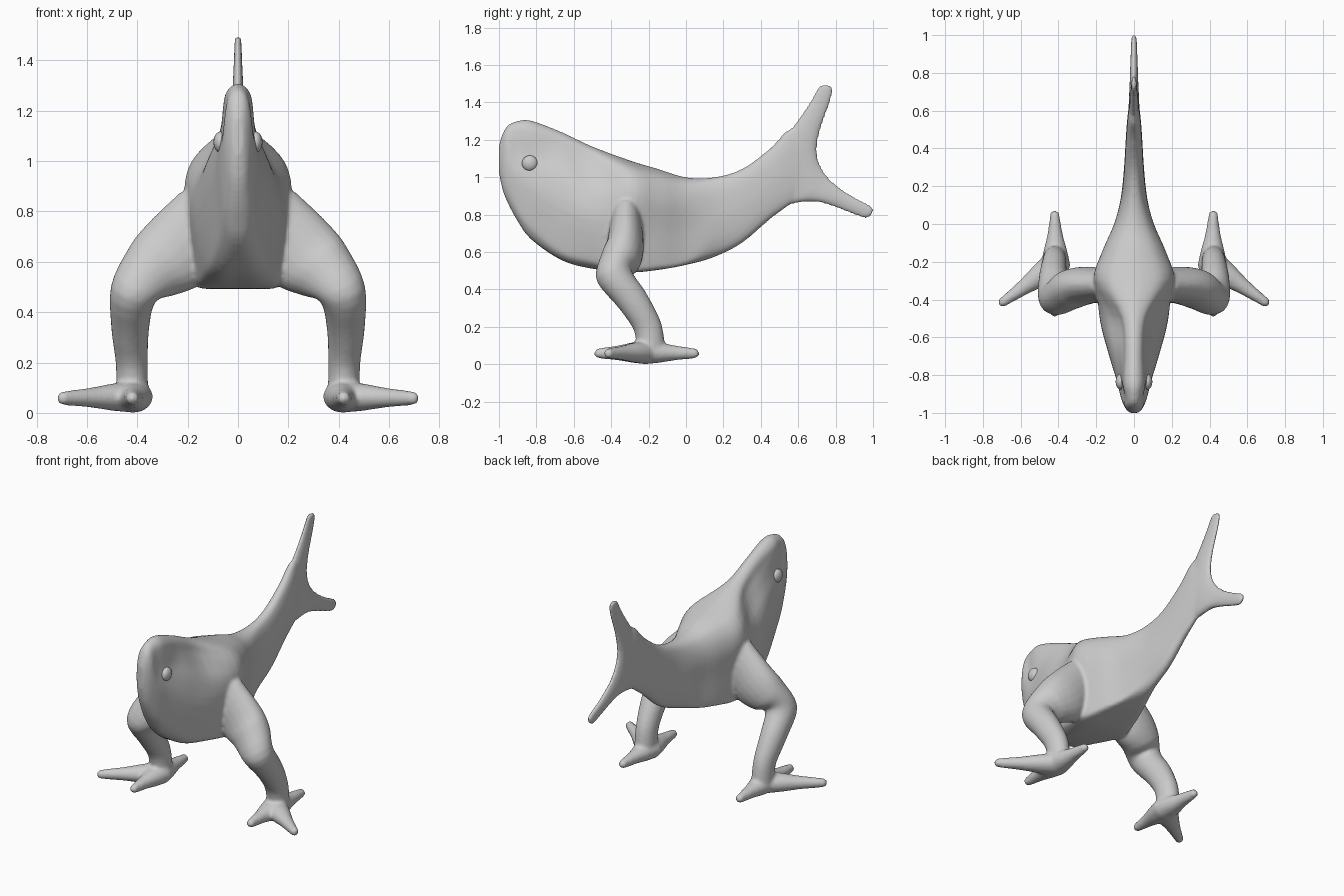
import bpy, bmesh, math
from mathutils import Vector

if "Cube" in bpy.data.objects:
    bpy.data.objects.remove(bpy.data.objects["Cube"])

grey = bpy.data.materials.new("light grey")
grey.diffuse_color = (0.6, 0.6, 0.6, 1)
grey.use_nodes = True
grey.node_tree.nodes["Principled BSDF"].inputs["Base Color"].default_value = grey.diffuse_color


def curve(pts, n, closed=False):
    """Catmull-Rom through a list of vectors."""
    out, m = [], len(pts)
    for i in range(m if closed else m - 1):
        if closed:
            a, b, c, d = (pts[(i + k) % m] for k in (-1, 0, 1, 2))
        else:
            a, b, c, d = (pts[min(max(i + k, 0), m - 1)] for k in (-1, 0, 1, 2))
        for j in range(n):
            t = j / n
            out.append(0.5 * (2 * b + (c - a) * t + (2 * a - 5 * b + 4 * c - d) * t * t
                              + (3 * b - a - 3 * c + d) * t ** 3))
    if not closed:
        out.append(pts[-1].copy())
    return out


def loft(bm, rings, n=4):
    """Skin smoothly between rings of equal point count, with closed ends."""
    cols = [curve([r[i] for r in rings], n) for i in range(len(rings[0]))]
    vs = [[bm.verts.new(c[j]) for c in cols] for j in range(len(cols[0]))]
    k = len(cols)
    for a, b in zip(vs, vs[1:]):
        for i in range(k):
            bm.faces.new((a[i], a[(i + 1) % k], b[(i + 1) % k], b[i]))
    bm.faces.new(vs[0])
    bm.faces.new(vs[-1])


def oval(c, u, v, k=20):
    return [c + u * math.cos(2 * math.pi * i / k) + v * math.sin(2 * math.pi * i / k)
            for i in range(k)]


def tube(bm, path, ref):
    """Path of (x, y, z, radius across ref, radius along ref)."""
    p = [Vector(q[:3]) for q in path]
    rings = []
    for i, q in enumerate(path):
        t = (p[min(i + 1, len(p) - 1)] - p[max(i - 1, 0)]).normalized()
        v = (ref - t * ref.dot(t)).normalized()
        rings.append(oval(p[i], t.cross(v) * q[3], v * q[4]))
    loft(bm, rings)


def ball(bm, c, r):
    vs = bmesh.ops.create_uvsphere(bm, u_segments=20, v_segments=12, radius=r)["verts"]
    bmesh.ops.translate(bm, verts=vs, vec=c)


def make(name, bm):
    bmesh.ops.recalc_face_normals(bm, faces=bm.faces)
    for f in bm.faces:
        f.smooth = True
    me = bpy.data.meshes.new(name)
    bm.to_mesh(me)
    bm.free()
    me.materials.append(grey)
    ob = bpy.data.objects.new(name, me)
    bpy.context.collection.objects.link(ob)
    return ob


# half cross-sections (width fraction, height fraction), bottom to top
BELLY = [(0, 0), (.45, 0), (.74, .01), (.82, .08), (.9, .38), (1, .62), (.97, .76), (.83, .87), (.55, .955), (0, 1)]
SHOULDER = [(0, 0), (.4, .0), (.68, .03), (.82, .1), (1, .4), (.88, .62), (.6, .77), (.4, .88), (.29, .96), (0, 1)]
HEAD = [(0, 0), (.35, .01), (.6, .05), (.8, .13), (1, .42), (.88, .58), (.72, .7), (.65, .85), (.5, .95), (0, 1)]
ROUND = [(0, 0), (.35, .02), (.65, .08), (.88, .22), (1, .42), (1, .58), (.9, .78), (.67, .92), (.38, .98), (0, 1)]

# body stations: y, top, bottom, half width, section
stations = [
    (-1.0, 1.17, 1.02, .022, ROUND), (-.98, 1.235, .93, .042, ROUND),
    (-.95, 1.28, .855, .058, ROUND), (-.9, 1.302, .765, .075, HEAD),
    (-.83, 1.305, .67, .092, HEAD), (-.67, 1.245, .56, .14, SHOULDER),
    (-.5, 1.165, .512, .182, SHOULDER), (-.3, 1.09, .492, .212, BELLY),
    (-.15, 1.045, .505, .17, BELLY), (0, 1.0, .532, .105, BELLY),
    (.15, 1.0, .572, .067, ROUND), (.3, 1.045, .648, .052, ROUND),
    (.45, 1.155, .775, .043, ROUND), (.56, 1.26, .855, .035, ROUND),
    (.66, 1.2, .93, .022, ROUND)]
bm = bmesh.new()
rings = []
for y, zt, zb, w, prof in stations:
    half = [(fx * w, zb + fz * (zt - zb)) for fx, fz in prof]
    full = half + [(-x, z) for x, z in half[-2:0:-1]]
    rings.append(curve([Vector((x, y, z)) for x, z in full], 3, True))
loft(bm, rings)

# forked tail: chords from leading edge to trailing edge, with half thickness
chords = [(.715, 1.492, .772, 1.492, .011), (.70, 1.47, .787, 1.465, .014), (.66, 1.40, .764, 1.38, .017),
          (.60, 1.31, .718, 1.25, .022), (.53, 1.2, .70, 1.14, .027), (.49, 1.0, .72, 1.06, .029),
          (.55, .868, .765, .995, .027), (.63, .868, .81, .955, .024), (.73, .862, .89, .90, .021),
          (.92, .792, .982, .853, .016), (.96, .78, 1.0, .835, .014), (.985, .79, 1.005, .82, .011)]
loft(bm, [oval(Vector((0, (a + c) / 2, (b + d) / 2)), Vector((0, (c - a) / 2, (d - b) / 2)),
               Vector((t, 0, 0))) for a, b, c, d, t in chords])

# legs and three-toed feet
leg = [(.12, -.32, .79, .14, .08), (.255, -.325, .63, .16, .10), (.345, -.35, .56, .13, .105),
       (.415, -.385, .475, .095, .098), (.428, -.285, .34, .076, .084), (.422, -.205, .2, .064, .076),
       (.42, -.19, .07, .064, .08)]
toes = [(.42, .065), (.42, -.485), (.71, -.425)]
for s in (1, -1):
    tube(bm, [(s * q[0],) + q[1:] for q in leg], Vector((0, 1, 0)))
    base = Vector((.415, -.215, .064))
    ball(bm, (s * base.x, base.y, base.z), .064)
    for tx, ty in toes:
        tip = Vector((tx, ty, .058))
        tip -= (tip - base).normalized() * .02
        path = []
        for f, ra, rz in ((0, .078, .064), (.3, .062, .054), (.6, .042, .04), (1, .025, .028)):
            p = base.lerp(tip, f)
            path.append((s * p.x, p.y, p.z, ra, rz))
        tube(bm, path, Vector((0, 0, 1)))
        ball(bm, (s * tip.x, tip.y, tip.z), .027)

# fuse body, tail and legs into one smooth skin
body = make("body_with_tail_and_legs", bm)
rm = body.modifiers.new("fuse", 'REMESH')
rm.mode = 'VOXEL'
rm.voxel_size = .01
rm.use_smooth_shade = True
sm = body.modifiers.new("soften", 'SMOOTH')
sm.factor = .5
sm.iterations = 8

# eyes
for s, side in ((1, "right"), (-1, "left")):
    bm = bmesh.new()
    ball(bm, (0, 0, 0), .042)
    eye = make(side + "_eye", bm)
    eye.scale = (.65, 1, 1)
    eye.location = (s * .07, -.835, 1.075)
